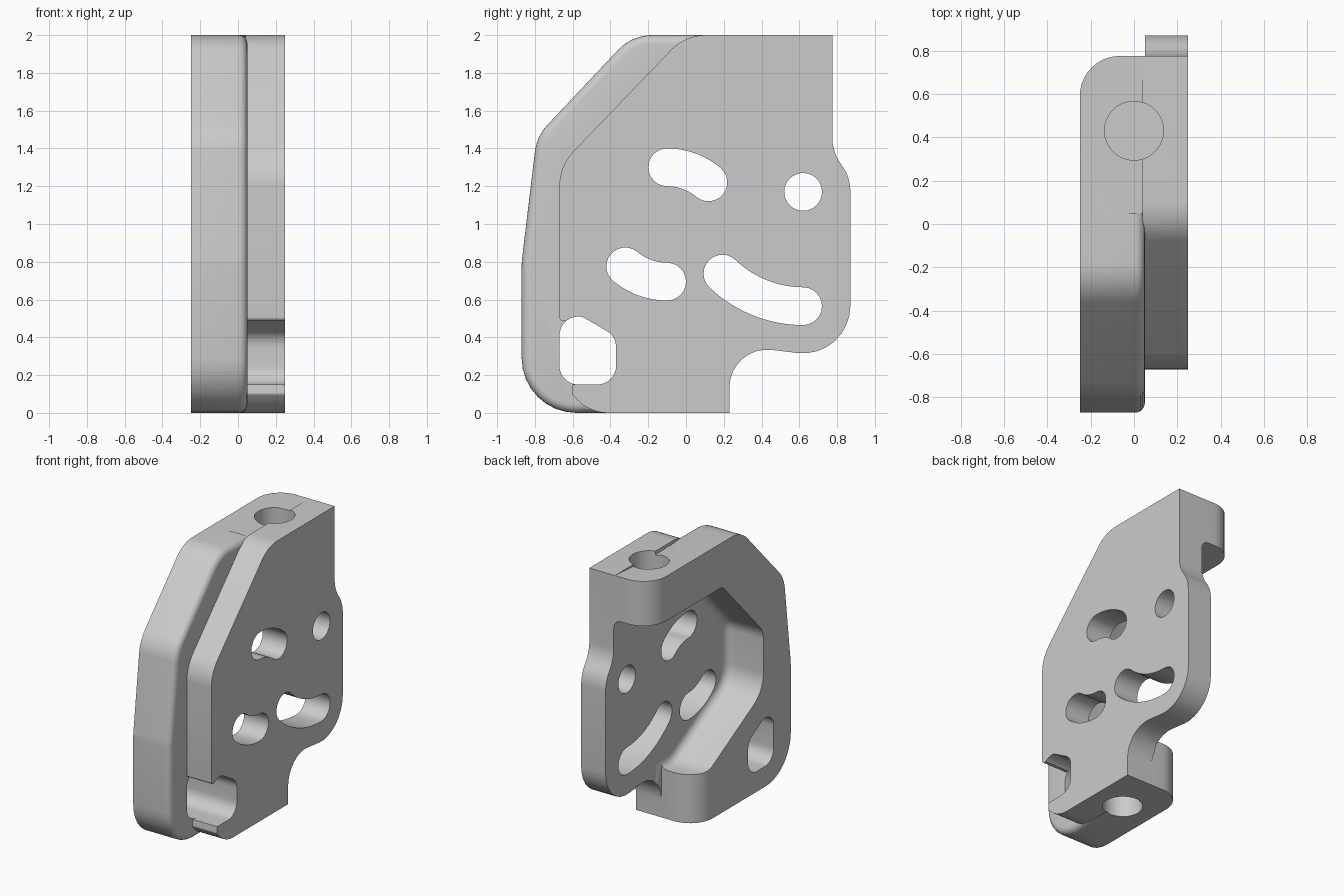
import bpy, bmesh, math
from mathutils import Vector

if "Cube" in bpy.data.objects:
    bpy.data.objects.remove(bpy.data.objects["Cube"])


def rounded(pts, n=8):
    """Closed (y, z) outline from corners (y, z, fillet radius)."""
    out = []
    for i, (y, z, r) in enumerate(pts):
        p = Vector((y, z))
        if r == 0:
            out.append(p)
            continue
        a = (Vector(pts[i - 1][:2]) - p).normalized()
        b = (Vector(pts[(i + 1) % len(pts)][:2]) - p).normalized()
        half = a.angle(b) / 2
        centre = p + (a + b).normalized() * (r / math.sin(half))
        t = r / math.tan(half)
        s, e = p + a * t - centre, p + b * t - centre
        a0 = math.atan2(s.y, s.x)
        d = math.atan2(e.y, e.x) - a0
        d = (d + math.pi) % (2 * math.pi) - math.pi
        for k in range(n + 1):
            w = a0 + d * k / n
            out.append(centre + Vector((math.cos(w), math.sin(w))) * r)
    return out


def arc(c, r, a0, a1, n):
    return [Vector(c) + r * Vector((math.cos(a0 + (a1 - a0) * k / n),
                                    math.sin(a0 + (a1 - a0) * k / n))) for k in range(n + 1)]


def slot(c, r, a0, a1, w=0.1):
    """Curved slot outline around centre c."""
    a0, a1 = math.radians(a0), math.radians(a1)
    e0, e1 = arc(c, r, a0, a1, 1)
    return (arc(c, r + w, a0, a1, 12) + arc(e1, w, a1, a1 + math.pi, 12)[1:-1]
            + arc(c, r - w, a1, a0, 12) + arc(e0, w, a0 + math.pi, a0 + 2 * math.pi, 12)[1:-1])


def prism(name, outline, x0, x1, bevels=()):
    """Extrude a (y, z) outline along x; bevels = (edge test, radius, segments)."""
    bm = bmesh.new()
    lo = [bm.verts.new((x0, p[0], p[1])) for p in outline]
    hi = [bm.verts.new((x1, p[0], p[1])) for p in outline]
    bm.faces.new(lo)
    bm.faces.new(hi)
    for i in range(len(lo)):
        bm.faces.new((lo[i - 1], lo[i], hi[i], hi[i - 1]))
    bmesh.ops.recalc_face_normals(bm, faces=bm.faces)
    for test, r, seg in bevels:
        edges = [e for e in bm.edges if all(test(v.co) for v in e.verts)]
        bmesh.ops.bevel(bm, geom=edges, offset=r, offset_type='OFFSET', segments=seg,
                        profile=0.5, affect='EDGES', clamp_overlap=False)
    bmesh.ops.recalc_face_normals(bm, faces=bm.faces)
    me = bpy.data.meshes.new(name)
    bm.to_mesh(me)
    bm.free()
    ob = bpy.data.objects.new(name, me)
    bpy.context.collection.objects.link(ob)
    return ob


def combine(target, other, op):
    m = target.modifiers.new(op, 'BOOLEAN')
    m.operation, m.solver, m.object = op, 'EXACT', other
    bpy.context.view_layer.objects.active = target
    bpy.ops.object.modifier_apply(modifier=m.name)
    bpy.data.objects.remove(other)


# Thick frame on the left side, with softened front rim and rounded back corners
frame = rounded([(.23, 0, 0), (-.42, 0, 0), (-.87, 0, .29), (-.87, .8, .4), (-.79, 1.465, .25),
                 (-.286, 2, .25), (.05, 2, 0), (.775, 2, 0), (.775, 1.5, 0), (.23, .5, 0)])
rim = lambda v: v.x > .0499 and v.y < .06 and (v.y < -.57 or v.z > 1.72 or v.z < .2)
corner = lambda v: v.x < -.249 and (abs(v.y - .775) < .001 or
                                    (abs(v.y - .23) < .001 and v.z < .6))
body = prism("bracket_body", frame, -.25, .05, [(rim, .045, 5), (corner, .185, 10)])

# Thinner plate on the right side
plate = rounded([(.23, 0, 0), (.23, .36, .2), (.87, .284, .25), (.87, 1.245, .23),
                 (.775, 1.385, .23), (.775, 2, 0), (-.004, 2, .25), (-.67, 1.307, .26),
                 (-.67, .487, .02), (-.55, .487, 0), (-.5, .3, 0), (-.55, .15, 0),
                 (-.6, .15, 0), (-.605, .1, .02), (-.51, 0, .23)])
combine(body, prism("plate", plate, .04, .25), 'UNION')

# Pocket, open to the back, with a filleted floor
pocket = rounded([(1.2, 1.67, 0), (-.07, 1.67, .08), (-.55, 1.16, .16), (-.55, .72, .22),
                  (.1, .36, .22), (.24, .36, 0), (.24, .18, 0), (1.2, .18, 0)])
combine(body, prism("pocket_cutter", pocket, -.4, .05,
                    [(lambda v: v.x > .0499, .06, 5)]), 'DIFFERENCE')

# Curved slots, round hole and corner window
window = rounded([(-.67, .15, .1), (-.37, .15, .1), (-.37, .405, .1),
                  (-.55, .51, .06), (-.67, .51, .1)])
for cut in (slot((-.1, .96), .34, 50, 90), slot((-.1, 1.04), .345, 230, 270),
            slot((.62, 1.18), .615, 226, 270),
            arc((.62, 1.17), .1, 0, 2 * math.pi, 32)[:-1], window):
    combine(body, prism("cutter", cut, -.5, .5), 'DIFFERENCE')

# Blind bores in the top and bottom bosses
for y, z in ((.43, 2), (-.12, 0)):
    bpy.ops.mesh.primitive_cylinder_add(vertices=40, radius=.136, depth=.54, location=(0, y, z))
    combine(body, bpy.context.object, 'DIFFERENCE')

grey = bpy.data.materials.new("plain_grey")
grey.diffuse_color = (.6, .6, .6, 1)
grey.use_nodes = True
grey.node_tree.nodes["Principled BSDF"].inputs["Base Color"].default_value = grey.diffuse_color
body.data.materials.clear()
body.data.materials.append(grey)
for p in body.data.polygons:
    p.material_index = 0
bpy.ops.object.select_all(action='DESELECT')
body.select_set(True)
bpy.context.view_layer.objects.active = body
bpy.ops.object.shade_smooth_by_angle(angle=math.radians(30))
